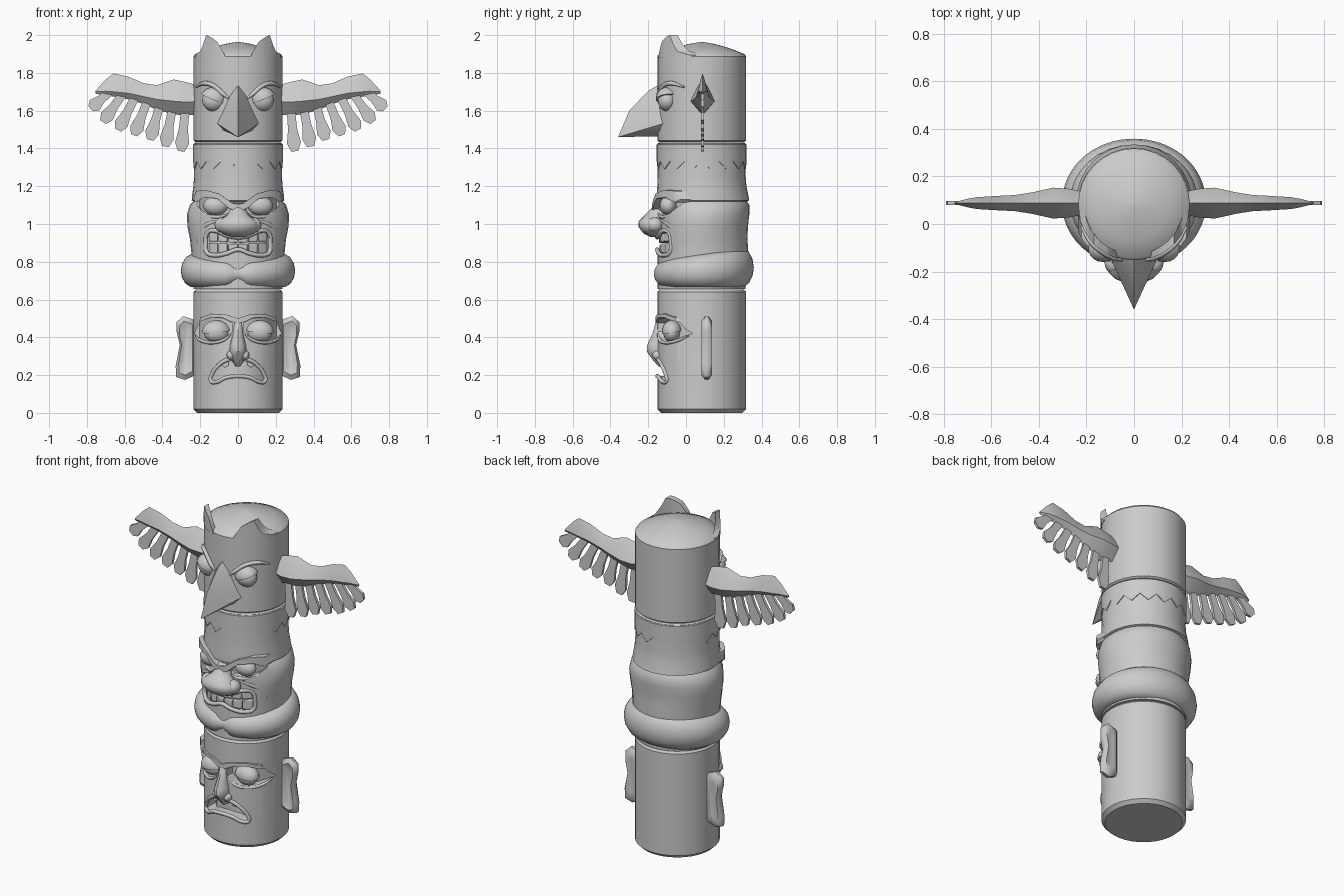
import bpy, bmesh, math
from mathutils import Vector

if "Cube" in bpy.data.objects:
    bpy.data.objects.remove(bpy.data.objects["Cube"])

CY, R = 0.083, 0.235      # pole axis and radius


def finish(name, verts, faces, mirror=False, bevel=0, angle=35):
    me = bpy.data.meshes.new(name)
    me.from_pydata(verts, [], faces)
    bm = bmesh.new()
    bm.from_mesh(me)
    bmesh.ops.recalc_face_normals(bm, faces=bm.faces)
    bm.to_mesh(me)
    bm.free()
    me.shade_smooth()
    me.set_sharp_from_angle(angle=math.radians(angle))
    ob = bpy.data.objects.new(name, me)
    bpy.context.collection.objects.link(ob)
    if bevel:
        b = ob.modifiers.new("bevel", 'BEVEL')
        b.width, b.segments, b.angle_limit = bevel, 2, math.radians(40)
    if mirror:
        ob.modifiers.new("mirror", 'MIRROR')
    return ob


def loft(name, secs, closed=False, **kw):
    n, m = len(secs[0]), len(secs)
    faces = [(i * n + j, i * n + (j + 1) % n, (i + 1) % m * n + (j + 1) % n, (i + 1) % m * n + j)
             for i in range(m if closed else m - 1) for j in range(n)]
    if not closed:
        faces += [tuple(range(n)), tuple(range((m - 1) * n, m * n))]
    return finish(name, [p for s in secs for p in s], faces, **kw)


def rings(name, rows, n=32, x0=0, **kw):
    """Stack of ellipses: (z, half width, front y, back y)."""
    secs = []
    for z, rx, yf, yb in rows:
        a = [2 * math.pi * i / n for i in range(n)]
        secs.append([(x0 + rx * math.sin(t), (yf + yb) / 2 - (yb - yf) / 2 * math.cos(t), z) for t in a])
    return loft(name, secs, **kw)


def log(name, rows):
    return rings(name, [(z, r, CY - r, CY + r) for z, r in rows])


def on_pole(x, d):
    return CY - math.sqrt(max((R + d) ** 2 - x * x, 0))


def sym(pts):
    return pts + [(-x, z) for x, z in reversed(pts) if x > 0]


def relief(name, pts, d0, d1, **kw):
    """Front outline (x, z) wrapped round the pole between two depths."""
    bm = bmesh.new()
    bm.faces.new([bm.verts.new((x, 0, z)) for x, z in pts])
    for k in range(-8, 9):
        bmesh.ops.bisect_plane(bm, geom=bm.verts[:] + bm.edges[:] + bm.faces[:],
                               plane_co=(k * .029 + .0013, 0, 0), plane_no=(1, 0, 0))
    bm.verts.index_update()
    n = len(bm.verts)
    verts = [(v.co.x, on_pole(v.co.x, d), v.co.z) for d in (d0, d1) for v in bm.verts]
    faces = []
    for f in bm.faces:
        ids = [v.index for v in f.verts]
        faces += [ids, [i + n for i in reversed(ids)]]
    for e in bm.edges:
        if e.is_boundary:
            a, b = (v.index for v in e.verts)
            faces.append([a, b, b + n, a + n])
    bm.free()
    return finish(name, verts, faces, **kw)


def cut(targets, cutter):
    for ob in targets:
        m = ob.modifiers.new("cut", 'BOOLEAN')
        m.object, m.operation, m.solver = cutter, 'DIFFERENCE', 'EXACT'
        bpy.context.view_layer.objects.active = ob
        bpy.ops.object.modifier_apply(modifier="cut")
        ob.data.set_sharp_from_angle(angle=math.radians(35))
    bpy.data.objects.remove(cutter)


def ball(name, loc, scale, lid=None, mirror=True):
    """Ellipsoid; lid is the direction of the part kept."""
    bm = bmesh.new()
    bmesh.ops.create_uvsphere(bm, u_segments=20, v_segments=12, radius=1)
    for v in bm.verts:
        v.co = Vector(loc) + v.co * Vector(scale)
    if lid:
        r = bmesh.ops.bisect_plane(bm, geom=bm.verts[:] + bm.edges[:] + bm.faces[:], plane_co=loc,
                                   plane_no=lid, clear_inner=True)
        bmesh.ops.edgeloop_fill(bm, edges=[e for e in r['geom_cut'] if isinstance(e, bmesh.types.BMEdge)])
    bm.verts.index_update()
    v, f = [tuple(v.co) for v in bm.verts], [[v.index for v in f.verts] for f in bm.faces]
    bm.free()
    return finish(name, v, f, mirror=mirror)


def tube(name, pts, r, d=0.0, cyclic=False, mirror=False):
    """Rounded ridge along (x, z) points on the pole."""
    cu = bpy.data.curves.new(name, 'CURVE')
    cu.dimensions, cu.bevel_depth, cu.bevel_resolution, cu.resolution_u = '3D', r, 2, 4
    sp = cu.splines.new('BEZIER')
    sp.bezier_points.add(len(pts) - 1)
    for i, (b, (x, z)) in enumerate(zip(sp.bezier_points, pts)):
        b.co = (x, on_pole(x, d), z)
        b.handle_left_type = b.handle_right_type = 'AUTO'
        b.radius = .4 if not cyclic and i in (0, len(pts) - 1) else 1
    sp.use_cyclic_u, cu.use_fill_caps = cyclic, True
    ob = bpy.data.objects.new(name, cu)
    bpy.context.collection.objects.link(ob)
    if mirror:
        ob.modifiers.new("mirror", 'MIRROR')
    return ob


# ---- bottom figure
low = log("lower_log", [(0, .215), (.02, R), (.64, R), (.652, .225)])
cut([low], relief("c", [(.03, .475), (.08, .5), (.14, .505), (.2, .485), (.23, .42), (.19, .385),
                        (.12, .375), (.06, .4), (.03, .43)], -.055, .1, mirror=True))
mouth = sym([(0, .285), (.06, .28), (.105, .25), (.14, .2), (.145, .17), (.11, .165), (.07, .185), (0, .195)])
cut([low], relief("c", mouth, -.065, .1))
relief("lower_brow", sym([(0, .475), (.035, .482), (.08, .503), (.14, .506), (.205, .482), (.2, .505),
                          (.14, .525), (.06, .52), (0, .5)]), -.04, .01, bevel=.006)
ball("lower_eye", (.115, -.075, .425), (.066, .045, .052))
ball("lower_eyelid", (.115, -.075, .43), (.074, .053, .06), lid=(.1, -.15, 1))
tube("lower_eye_bag", [(.035, .42), (.07, .39), (.13, .372), (.2, .385), (.225, .41)], .009, mirror=True)
rings("lower_nose", [(.245, .012, -.145, -.08), (.28, .036, -.175, -.08), (.325, .046, -.208, -.08),
                     (.36, .043, -.205, -.08), (.42, .03, -.178, -.08), (.5, .026, -.155, -.08),
                     (.515, .015, -.14, -.08)], n=12)
ball("lower_nostril", (.038, -.15, .305), (.022, .028, .025))
tube("lower_lips", mouth, .011, cyclic=True)
relief("lower_tooth", [(.045, .285), (.09, .27), (.088, .25), (.07, .24), (.05, .25)], -.075, -.015,
       mirror=True, bevel=.006)

# ears: rounded plates at the sides
ear = [(.225, .2), (.225, .49), (.265, .505), (.29, .512), (.325, .48), (.325, .43), (.308, .36), (.33, .25),
       (.328, .19), (.28, .175)]


def ear_ring(s, y):
    return [(.277 + (x - .277) * s, y, .342 + (z - .342) * (.5 + s / 2)) for x, z in ear]


loft("ear", [ear_ring(.3, .095), ear_ring(.7, .082), ear_ring(1, .1), ear_ring(1, .12), ear_ring(.7, .138),
             ear_ring(.3, .135)], mirror=True, angle=50)

# ---- middle figure
head = rings("middle_head", [(.656, .235, -.15, .315), (.75, .24, -.15, .32), (.85, .247, -.15, .33),
                             (.92, .254, -.15, .325), (.99, .268, -.15, .328), (1.05, .27, -.15, .335),
                             (1.1, .255, -.145, .335), (1.125, .23, -.14, .32)])
hat = rings("hat", [(1.115, .225, -.14, .31), (1.125, .245, -.155, .335), (1.15, .243, -.155, .33),
                    (1.2, .236, -.152, .32), (1.25, .233, -.15, .316), (1.425, .233, -.15, .316),
                    (1.432, .225, -.142, .308)])
cut([head, hat], relief("c", [(.035, 1.06), (.06, 1.1), (.13, 1.15), (.2, 1.145), (.218, 1.1), (.18, 1.055),
                              (.1, 1.04), (.05, 1.045)], -.05, .1, mirror=True))
grin = sym([(0, .93), (.06, .94), (.12, .965), (.16, .955), (.17, .9), (.165, .85), (.13, .835), (.06, .845),
            (0, .865)])
cut([head], relief("c", grin, -.045, .1))
relief("middle_brow", sym([(0, 1.06), (.05, 1.085), (.11, 1.135), (.18, 1.14), (.222, 1.115), (.236, 1.13),
                           (.222, 1.175), (.17, 1.18), (.1, 1.16), (.03, 1.11), (0, 1.105)]), -.05, .028, bevel=.01)
ball("middle_eye", (.118, -.095, 1.097), (.066, .045, .05))
tube("middle_eye_bag", [(.05, 1.055), (.1, 1.038), (.17, 1.05), (.21, 1.09)], .01, mirror=True)
rings("middle_nose", [(.932, .04, -.19, -.1), (.95, .085, -.225, -.1), (.985, .115, -.252, -.1),
                      (1.015, .105, -.25, -.1), (1.045, .06, -.22, -.1), (1.08, .04, -.185, -.1),
                      (1.11, .035, -.165, -.1)], n=16, angle=60)
ball("middle_nostril", (.082, -.165, .995), (.042, .045, .04))
tube("middle_lips", grin, .012, cyclic=True)
tube("cheek_fold", [(.1, 1.02), (.165, .995), (.205, .94), (.205, .87)], .014, d=.002, mirror=True)
for i in range(3):
    x0, x1 = .002 + i * .052, .05 + i * .052
    c = i * .006
    relief("upper_tooth_%d" % i, [(x0, .9 + c / 2), (x1, .902 + c / 2), (x1, .945 + c), (x0, .94 + c)],
           -.06, -.008, mirror=True, bevel=.005)
    relief("bottom_tooth_%d" % i, [(x0, .855 - c), (x1, .85 - c), (x1, .895 + c / 2), (x0, .893 + c / 2)],
           -.06, -.012, mirror=True, bevel=.005)

# rolled collar, pinched at the front and rising to the back
collar = []
for i in range(64):
    t = 2 * math.pi * i / 64
    c = math.cos(t)
    near = min(t, 2 * math.pi - t)
    pinch = 1 - .33 * math.exp(-(near / .16) ** 2)
    out = .262 + .007 * (1 - c) + .034 * math.sin(t) ** 2 - .02 * (1 - pinch) / .33
    h, zc = (.088 - .017 * c) * pinch, .752 - .017 * c
    collar.append([((out - .07 + .07 * math.cos(a)) * math.sin(t), CY - (out - .07 + .07 * math.cos(a)) * c,
                    zc + h * math.sin(a)) for a in [2 * math.pi * k / 14 for k in range(14)]])
loft("collar_roll", collar, closed=True, angle=60)

# zigzag band round the hat
band = []
for r, zig, z in ((.225, 1, 1.29), (.238, 1, 1.29), (.238, 0, 1.42), (.225, 0, 1.428)):
    band.append([(r * math.sin(k * math.pi / 16), CY - r * math.cos(k * math.pi / 16),
                  z + zig * .042 * (k % 2 == 0)) for k in range(32)])
loft("zigzag_band", band, closed=True)

# ---- top bird
log("upper_log", [(1.434, .225), (1.442, R), (1.888, R), (1.9, .226), (1.93, .15), (1.953, .07), (1.963, .01)])
relief("crest_horn", [(.065, 1.88), (.075, 1.905), (.11, 1.965), (.15, 1.993), (.168, 2.0), (.185, 1.95),
                      (.2, 1.915), (.228, 1.895), (.228, 1.88)], -.025, .003, mirror=True)
ball("bird_eye", (.128, -.1, 1.655), (.062, .05, .058))
ball("bird_eyelid", (.13, -.1, 1.662), (.07, .06, .062), lid=(-.42, -.1, 1))
tube("bird_brow", [(.05, 1.665), (.08, 1.69), (.13, 1.732), (.18, 1.745), (.222, 1.725)], .012, d=.006, mirror=True)

bm = bmesh.new()
for x, y, z in ((0, -.13, 1.745), (0, -.2, 1.705), (0, -.3, 1.6), (0, -.36, 1.46), (.05, -.13, 1.68),
                (.115, -.11, 1.535), (.07, -.19, 1.54), (.085, -.11, 1.5), (0, -.13, 1.465)):
    for s in ((1, -1) if x else (1,)):
        bm.verts.new((s * x, y, z))
bmesh.ops.convex_hull(bm, input=bm.verts[:])
bm.verts.index_update()
finish("beak", [tuple(v.co) for v in bm.verts], [[v.index for v in f.verts] for f in bm.faces], angle=30)
bm.free()

# wing arm: (x, top, ridge, bottom, half thickness)
wing = []
for x, zt, zr, zb, t in ((.2, 1.73, 1.65, 1.58, .045), (.27, 1.75, 1.645, 1.575, .06), (.34, 1.765, 1.65, 1.58, .065),
                         (.43, 1.735, 1.66, 1.605, .045), (.5, 1.745, 1.675, 1.635, .034),
                         (.58, 1.78, 1.692, 1.66, .03), (.66, 1.797, 1.7, 1.675, .025),
                         (.7, 1.765, 1.703, 1.68, .018), (.755, 1.705, 1.7, 1.69, .004)):
    zm, y = zr * .35 + zt * .65, .088
    wing.append([(x, y, zt), (x, y - .45 * t, zm), (x, y - t, zr), (x, y, zb), (x, y + t, zr), (x, y + .45 * t, zm)])
loft("wing_arm", wing, mirror=True)

# feathers hang from the arm's lower edge
tips = [(.78, 1.61), (.715, 1.54), (.635, 1.497), (.55, 1.47), (.465, 1.445), (.385, 1.41), (.3, 1.385)]
for i, tip in enumerate(tips):
    f = i / 6
    a, b = Vector((.68 - .4 * f, 1.7 - .1 * f)), Vector(tip)
    d = (b - a).normalized()
    side = Vector((-d.y, d.x))
    pts = [a + (b - a) * k + side * w for k, w in
           ((0, -.022), (.45, -.024), (.8, -.037), (1, -.018), (1, .018), (.8, .037), (.45, .024), (0, .022))]
    loft("feather_%d" % i, [[(p.x, y, p.y) for p in pts] for y in (.08, .096)], mirror=True)
